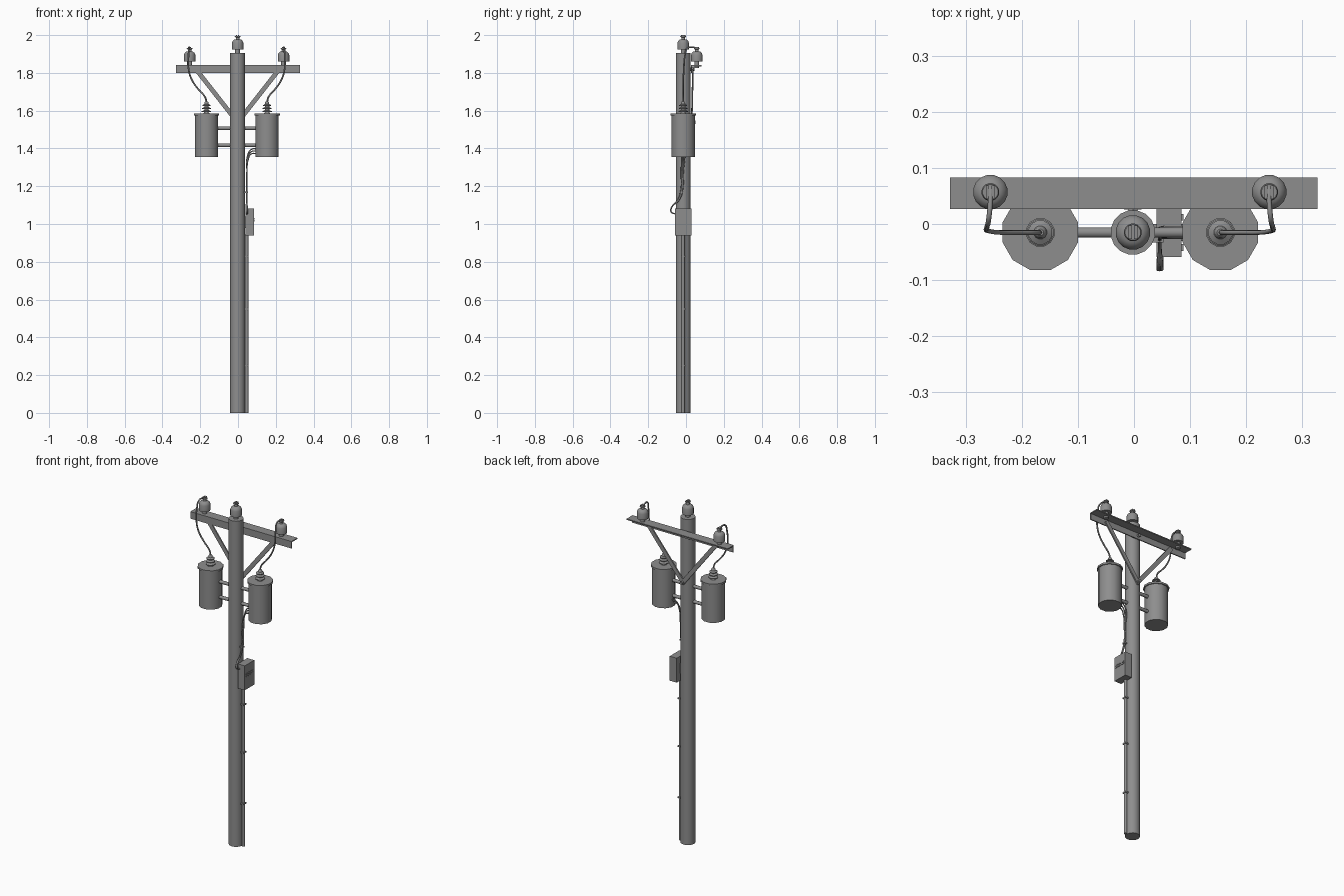
import bpy, bmesh, math
from mathutils import Vector

if "Cube" in bpy.data.objects:
    bpy.data.objects.remove(bpy.data.objects["Cube"])

PX, PY = -0.002, -0.015   # pole axis

# Dark grey paint shared by all parts
paint = bpy.data.materials.new("dark_grey")
paint.diffuse_color = (0.27, 0.27, 0.27, 1)
paint.use_nodes = True
paint.node_tree.nodes["Principled BSDF"].inputs["Base Color"].default_value = paint.diffuse_color


def finish(name, bm, angle=35):
    bmesh.ops.recalc_face_normals(bm, faces=bm.faces)
    me = bpy.data.meshes.new(name)
    bm.to_mesh(me)
    bm.free()
    me.materials.append(paint)
    ob = bpy.data.objects.new(name, me)
    bpy.context.collection.objects.link(ob)
    bpy.ops.object.select_all(action='DESELECT')
    ob.select_set(True)
    bpy.context.view_layer.objects.active = ob
    bpy.ops.object.shade_smooth_by_angle(angle=math.radians(angle))
    return ob


def lathe(name, profile, loc, n=12):
    """Revolve (radius, z) points about a vertical axis."""
    bm = bmesh.new()
    rings = []
    for r, z in profile:
        ring = []
        for i in range(n):
            a = 2 * math.pi * (i + 0.5) / n
            ring.append(bm.verts.new((loc[0] + r * math.cos(a), loc[1] + r * math.sin(a), loc[2] + z)))
        rings.append(ring)
    for a, b in zip(rings, rings[1:]):
        for i in range(n):
            j = (i + 1) % n
            bm.faces.new((a[i], a[j], b[j], b[i]))
    bm.faces.new(rings[0])
    bm.faces.new(rings[-1])
    return finish(name, bm)


def box(name, lo, hi, bevel=0):
    bm = bmesh.new()
    bmesh.ops.create_cube(bm, size=1)
    for v in bm.verts:
        v.co = [(l + h) / 2 + c * (h - l) for l, h, c in zip(lo, hi, v.co)]
    if bevel:
        bmesh.ops.bevel(bm, geom=bm.edges[:], offset=bevel, segments=1, affect='EDGES')
    return finish(name, bm)


def rod(name, a, b, r, n=10):
    a, b = Vector(a), Vector(b)
    bm = bmesh.new()
    bmesh.ops.create_cone(bm, cap_ends=True, segments=n, radius1=r, radius2=r, depth=(b - a).length)
    q = (b - a).to_track_quat('Z', 'Y')
    for v in bm.verts:
        v.co = q @ v.co + (a + b) / 2
    return finish(name, bm, 40)


def cable(name, points, r):
    cu = bpy.data.curves.new(name, 'CURVE')
    cu.dimensions = '3D'
    cu.bevel_depth = r
    cu.bevel_resolution = 1
    cu.resolution_u = 5
    cu.use_fill_caps = True
    cu.materials.append(paint)
    sp = cu.splines.new('BEZIER')
    sp.bezier_points.add(len(points) - 1)
    for p, co in zip(sp.bezier_points, points):
        p.co = co
        p.handle_left_type = p.handle_right_type = 'AUTO'
    ob = bpy.data.objects.new(name, cu)
    bpy.context.collection.objects.link(ob)
    return ob


def insulator(name, x, y, z):
    lathe(name, [(0.013, -0.02), (0.013, 0.015), (0.031, 0.015), (0.031, 0.050),
                 (0.027, 0.060), (0.019, 0.067), (0.010, 0.069), (0.009, 0.078),
                 (0.016, 0.082), (0.014, 0.087)], (x, y, z), 16)
    # grooved cap on top
    for s in (-1, 1):
        box(name + "_cap_jaw", (x + s * 0.005 - 0.003, y - 0.012, z + 0.085),
            (x + s * 0.005 + 0.003, y + 0.012, z + 0.091))


# Pole
lathe("pole", [(0.040, 0), (0.040, 1.906)], (PX, PY, 0), 16)
insulator("pole_insulator", PX, PY, 1.909)

# Crossarm: angle iron with a front web and a top flange
box("crossarm_web", (-0.328, 0.027, 1.800), (0.327, 0.033, 1.841))
box("crossarm_flange", (-0.328, 0.027, 1.835), (0.327, 0.083, 1.841))
rod("crossarm_bolt", (PX, 0.0, 1.82), (PX, 0.045, 1.82), 0.009, 6)

# Diagonal braces
for s in (-1, 1):
    top = Vector((PX + s * 0.225, 0.037, 1.825))
    low = Vector((PX - s * 0.006, 0.030, 1.53))
    d = (top - low).normalized()
    side = d.cross(Vector((0, 1, 0))).normalized() * 0.012
    th = Vector((0, 0.004, 0))
    bm = bmesh.new()
    vs = [[bm.verts.new(p + u * side + w * th) for u, w in ((-1, -1), (1, -1), (1, 1), (-1, 1))]
          for p in (low, top)]
    for i in range(4):
        j = (i + 1) % 4
        bm.faces.new((vs[0][i], vs[0][j], vs[1][j], vs[1][i]))
    bm.faces.new(vs[0])
    bm.faces.new(vs[1])
    finish("crossarm_brace", bm)
rod("brace_bolt", (PX, 0.02, 1.538), (PX, 0.050, 1.538), 0.009, 6)

# Transformers, side insulators and jumper wires
for s, tx, ix in ((-1, -0.167, -0.256), (1, 0.154, 0.241)):
    lathe("transformer_tank", [(0.0635, 1.355), (0.0635, 1.574),
                               (0.0695, 1.574), (0.0695, 1.585)], (tx, PY, 0))
    prof = [(0.018, 1.583)]
    for k in range(3):
        z = 1.592 + k * 0.016
        r = 0.026 - k * 0.002
        prof += [(0.012, z), (r, z + 0.002), (r, z + 0.005), (0.012, z + 0.011)]
    prof += [(0.010, 1.645), (0.006, 1.649)]
    lathe("transformer_bushing", prof, (tx, PY, 0))
    insulator("arm_insulator", ix, 0.057, 1.845)
    dx = tx - ix
    cable("jumper_wire", [(ix, 0.070, 1.927), (ix, 0.040, 1.935), (ix + s * 0.003, 0.008, 1.932),
                          (ix + s * 0.006, -0.005, 1.895), (ix + s * 0.004, -0.012, 1.81),
                          (ix + dx * 0.18, PY, 1.755), (ix + dx * 0.55, PY, 1.71),
                          (tx - dx * 0.07, PY, 1.67), (tx, PY, 1.64)], 0.0045)
    # mounting bars to the pole
    for z in (1.507, 1.417):
        rod("hanger_bar", (PX, PY, z), (tx - s * 0.05, PY, z), 0.0095)

# Low voltage cables down to the box
for k in (-1, 0, 1):
    y = PY + k * 0.008
    o = k * 0.003
    cable("service_cable", [(0.105, y, 1.385 + k * 0.013), (0.070, y, 1.383 + k * 0.012),
                            (0.052 - o, y, 1.35 + k * 0.006), (0.047, -0.020 + k * 0.005, 1.28),
                            (0.046, -0.024 + k * 0.004, 1.17), (0.046, -0.042 + k * 0.003, 1.125),
                            (0.046 + o, -0.075, 1.09), (0.046 + o, -0.079, 1.065),
                            (0.047 + o, -0.052, 1.052)], 0.0035)
box("cable_clip", (0.030, -0.033, 1.165), (0.053, -0.015, 1.173))

# Control box with vents
box("control_box", (0.040, -0.059, 0.938), (0.085, 0.029, 1.081))
for z in (1.016, 1.028):
    for i in range(4):
        y = -0.048 + i * 0.018
        box("box_vent", (0.083, y, z - 0.004), (0.088, y + 0.012, z + 0.004))
box("box_bracket", (0.025, -0.030, 0.98), (0.045, 0.0, 1.04))

# Conduit to the ground with straps
rod("conduit", (0.046, PY, 0), (0.046, PY, 0.945), 0.009, 10)
for z in (0.25, 0.55, 0.83):
    box("conduit_strap", (0.032, PY - 0.012, z - 0.004), (0.056, PY + 0.012, z + 0.004))
